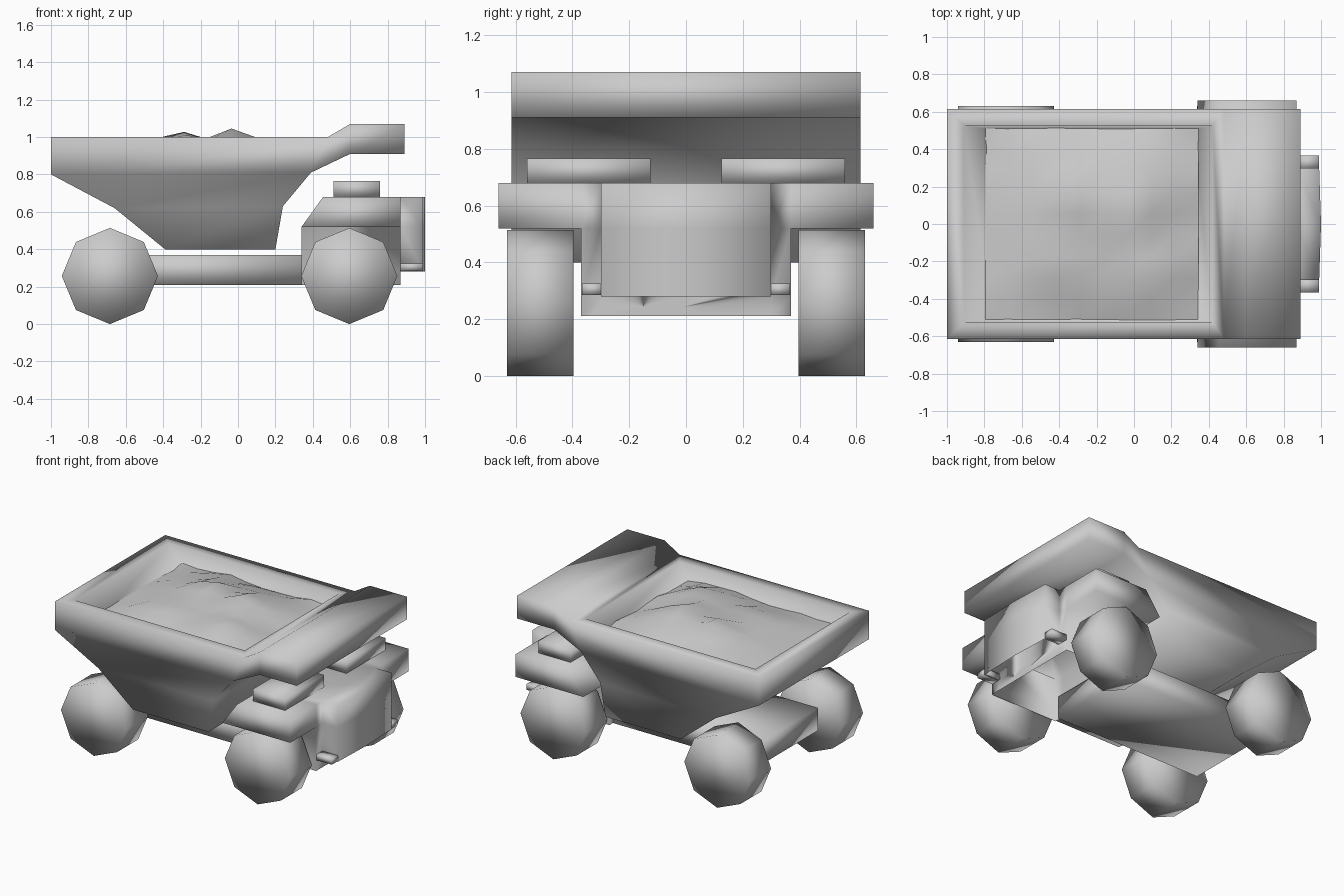
import bpy, bmesh, math, random
from mathutils import Vector, Matrix

random.seed(4)
cube = bpy.data.objects.get("Cube")
if cube:
    bpy.data.objects.remove(cube, do_unlink=True)

grey = bpy.data.materials.new("light_grey")
grey.use_nodes = True
grey.diffuse_color = (0.6, 0.6, 0.6, 1)
grey.node_tree.nodes["Principled BSDF"].inputs["Base Color"].default_value = (0.6, 0.6, 0.6, 1)


def finish(name, bm):
    """Turn a bmesh into a smooth shaded grey object."""
    for f in bm.faces:
        f.smooth = True
    mesh = bpy.data.meshes.new(name)
    bm.to_mesh(mesh)
    bm.free()
    mesh.materials.append(grey)
    obj = bpy.data.objects.new(name, mesh)
    bpy.context.collection.objects.link(obj)


def sweep(bm, direction):
    """Close the flat faces of a bmesh into a solid along a direction."""
    out = bmesh.ops.extrude_face_region(bm, geom=bm.faces[:], use_keep_orig=True)
    moved = [v for v in out["geom"] if isinstance(v, bmesh.types.BMVert)]
    bmesh.ops.translate(bm, vec=direction, verts=moved)
    bmesh.ops.recalc_face_normals(bm, faces=bm.faces)
    bm.normal_update()


def box(name, xs, ys, zs):
    lo, hi = Vector((xs[0], ys[0], zs[0])), Vector((xs[1], ys[1], zs[1]))
    bm = bmesh.new()
    bmesh.ops.create_cube(bm, size=1, matrix=Matrix.Translation((lo + hi) / 2)
                          @ Matrix.Diagonal((*(hi - lo), 1)))
    finish(name, bm)


# Dump bed with overhanging canopy, its sides split into level bands
bed = bmesh.new()
outline = [bed.verts.new((x, -0.615, z)) for x, z in (
    (-1, 0.8), (-1, 1), (0.48, 1), (0.6, 1.07), (0.89, 1.07), (0.89, 0.91),
    (0.6, 0.91), (0.39, 0.81), (0.24, 0.63), (0.2, 0.4), (-0.39, 0.4), (-0.66, 0.62))]
bed.faces.new(outline)
for a, b in ((0, 7), (11, 8), (2, 7), (3, 6)):
    bmesh.ops.connect_verts(bed, verts=[outline[a], outline[b]])
sweep(bed, (0, 1.23, 0))
top = max((f for f in bed.faces if f.normal.z > 0.99), key=lambda f: f.calc_area())


def shape_rect(face, x0, x1, half, z):
    mid = face.calc_center_median().x
    for v in face.verts:
        v.co = (x1 if v.co.x > mid else x0, math.copysign(half, v.co.y), z)


# Sunken load space
bmesh.ops.inset_individual(bed, faces=[top], thickness=0.05)
shape_rect(top, -0.91, 0.42, 0.525, 1)
bmesh.ops.inset_individual(bed, faces=[top], thickness=0.02)
shape_rect(top, -0.76, 0.32, 0.505, 0.86)
finish("dump_bed", bed)

# Uneven heap of load with a few peaks
peaks = ((0.0, 0.1, 0.09), (-0.33, 0.2, 0.05), (0.1, -0.26, 0.06))
heap = bmesh.new()
bmesh.ops.create_grid(heap, x_segments=9, y_segments=9, size=1)
for v in heap.verts:
    u, w = v.co.x, v.co.y
    x, y = -0.225 + u * 0.57, w * 0.515
    z = 0.9 + 0.08 * (1 - u * u) * (1 - w * w) + random.uniform(-0.015, 0.015)
    for px, py, high in peaks:
        z += high * math.exp(-((x - px) ** 2 + (y - py) ** 2) / 0.02)
    v.co = (x, y, z)
finish("load_heap", heap)

# Chassis
box("chassis", (-0.8, 0.35), (-0.33, 0.33), (0.21, 0.37))

# Front body: engine housing, wide deck and bowed nose, hollow underneath
body = bmesh.new()
ys = (-0.66, -0.37, -0.3, 0, 0.3, 0.37, 0.66)
for z0, z1, half in ((0.21, 0.28, 0.37), (0.28, 0.52, 0.37), (0.52, 0.68, 0.66)):
    for y0, y1 in zip(ys, ys[1:]):
        if max(abs(y0), abs(y1)) <= half:
            body.faces.new([body.verts.new((0.87, y, z))
                            for y, z in ((y0, z0), (y1, z0), (y1, z1), (y0, z1))])
bmesh.ops.remove_doubles(body, verts=body.verts, dist=0.001)
sweep(body, (-0.53, 0, 0))
for v in body.verts:
    if v.co.x < 0.5 and v.co.z > 0.6:
        v.co.x = 0.455
grille = [f for f in body.faces if f.normal.x > 0.9
          and abs(f.calc_center_median().y) < 0.3 and f.calc_center_median().z > 0.28]
out = bmesh.ops.extrude_face_region(body, geom=grille)
for v in out["geom"]:
    if isinstance(v, bmesh.types.BMVert):
        v.co.x = 1 if abs(v.co.y) < 0.1 else 0.99
body.normal_update()
under = [f for f in body.faces if abs(f.normal.z) > 0.9 and f.calc_center_median().z < 0.4]
bmesh.ops.delete(body, geom=under, context='FACES_ONLY')
finish("front_body", body)

# Paired parts: deck cabins, front lamps and wheels
for side, sign in (("left", 1), ("right", -1)):
    box("cabin_" + side, (0.51, 0.76), sorted((sign * 0.125, sign * 0.56)), (0.68, 0.765))
    box("lamp_" + side, (0.87, 0.99), sorted((sign * 0.29, sign * 0.367)), (0.285, 0.325))
    for end, x in (("front", 0.595), ("rear", -0.685)):
        wheel = bmesh.new()
        bmesh.ops.create_cone(wheel, cap_ends=True, segments=8, radius1=0.257, radius2=0.257,
                              depth=0.235, matrix=Matrix.Translation((x, sign * 0.513, 0.257))
                              @ Matrix.Rotation(math.pi / 2, 4, 'X'))
        finish(f"wheel_{end}_{side}", wheel)
